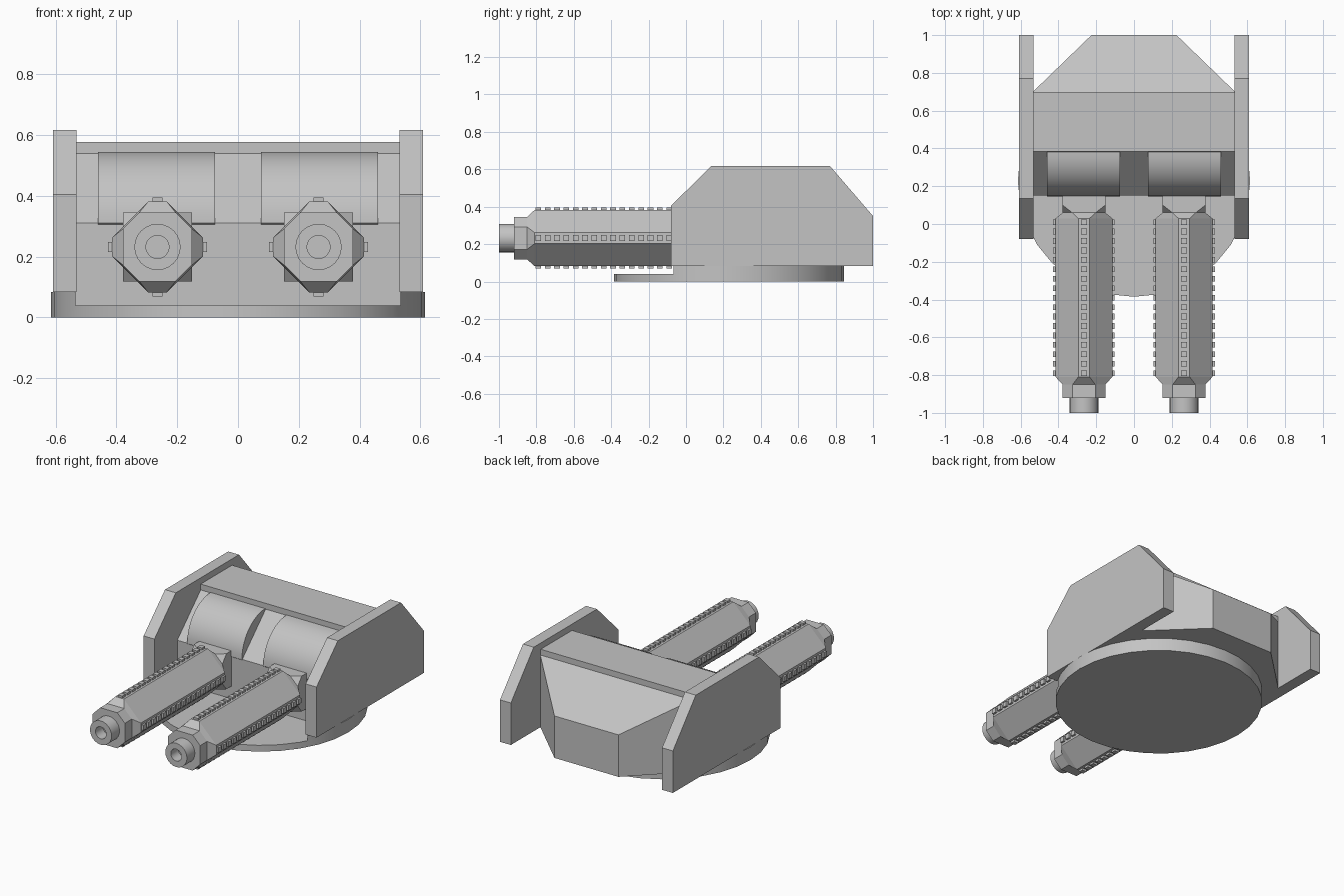
import bpy, bmesh
from math import sin, cos, pi, radians

if "Cube" in bpy.data.objects:
    bpy.data.objects.remove(bpy.data.objects["Cube"])

GREY = (0.55, 0.55, 0.55, 1)
metal = bpy.data.materials.new("plain grey metal")
metal.use_nodes = True
metal.diffuse_color = GREY
metal.node_tree.nodes["Principled BSDF"].inputs["Base Color"].default_value = GREY


def finish(name, bm, smooth=None):
    bmesh.ops.recalc_face_normals(bm, faces=bm.faces)
    mesh = bpy.data.meshes.new(name)
    bm.to_mesh(mesh)
    bm.free()
    mesh.materials.append(metal)
    obj = bpy.data.objects.new(name, mesh)
    bpy.context.collection.objects.link(obj)
    bpy.ops.object.select_all(action='DESELECT')
    obj.select_set(True)
    bpy.context.view_layer.objects.active = obj
    if smooth:
        bpy.ops.object.shade_smooth_by_angle(angle=radians(smooth))
    return obj


def loft(bm, rings):
    """Skin a list of equal-length rings and cap both ends."""
    rows = [[bm.verts.new(p) for p in ring] for ring in rings]
    count = len(rows[0])
    for a, b in zip(rows, rows[1:]):
        for i in range(count):
            j = (i + 1) % count
            bm.faces.new((a[i], a[j], b[j], b[i]))
    bm.faces.new(rows[0])
    bm.faces.new(rows[-1])


def side_prism(name, profile, x0, x1, smooth=None):
    """Extrude a (y, z) profile along x."""
    bm = bmesh.new()
    loft(bm, [[(x, y, z) for y, z in profile] for x in (x0, x1)])
    return finish(name, bm, smooth)


def add_box(bm, lo, hi):
    corners = [(0, 0), (1, 0), (1, 1), (0, 1)]
    loft(bm, [[((lo[0], hi[0])[i], (lo[1], hi[1])[j], z) for i, j in corners]
              for z in (lo[2], hi[2])])


def circle_xy(r, y0, z, n=32):
    return [(r * sin(2 * pi * i / n), y0 - r * cos(2 * pi * i / n), z) for i in range(n)]


HALF = 0.535       # half width between the side plates
FRONT = 0.15       # front of the housing
BEND = 0.31        # height of the fold in the housing front
ROOF_Y = 0.385     # front edge of the roof

# Turntable disc, with its top lowered between the plates
bm = bmesh.new()
loft(bm, [circle_xy(0.615, 0.23, z) for z in (0, 0.083)])
disc = finish("turntable_disc", bm)
bm = bmesh.new()
add_box(bm, (-HALF, -1, 0.04), (HALF, 0.2, 0.3))
cutter = finish("floor_cutter", bm)
cutter.hide_render = True
cut = disc.modifiers.new("lowered floor", 'BOOLEAN')
cut.operation = 'DIFFERENCE'
cut.object = cutter
bpy.ops.object.select_all(action='DESELECT')
disc.select_set(True)
bpy.context.view_layer.objects.active = disc
bpy.ops.object.modifier_apply(modifier=cut.name)
bpy.data.objects.remove(cutter)
bpy.ops.object.shade_smooth_by_angle(angle=radians(20))

# Housing between the plates, and the roof slab on it
side_prism("housing", [(FRONT, 0.04), (FRONT, BEND), (ROOF_Y, 0.54), (0.7, 0.54),
                       (0.7, 0.083), (0.45, 0.083), (0.45, 0.04)], -HALF, HALF)
side_prism("roof_slab", [(ROOF_Y, 0.535), (ROOF_Y, 0.577), (0.7, 0.577), (0.7, 0.535)],
           -HALF, HALF)

# Tapered rear of the housing
bm = bmesh.new()
for s in (-1, 1):
    for x, y, top in ((HALF, 0.7, 0.54), (0.225, 1.0, 0.35)):
        for z in (0.083, top):
            bm.verts.new((s * x, y, z))
bmesh.ops.convex_hull(bm, input=bm.verts)
bmesh.ops.dissolve_limit(bm, angle_limit=0.01, verts=bm.verts, edges=bm.edges)
finish("housing_rear", bm)

# Side plates and curved gun shields
plate = [(-0.08, 0.083), (-0.08, 0.405), (0.135, 0.617),
         (0.77, 0.617), (1.0, 0.35), (1.0, 0.083)]
R = ROOF_Y - FRONT
arc = [(ROOF_Y - R * cos(i * pi / 24), BEND + R * sin(i * pi / 24)) for i in range(13)]
shield = [(ROOF_Y, BEND), (FRONT + 0.05, BEND - 0.05)] + [(y - 0.004, z) for y, z in arc]

# Barrel outline: (y, distance of the flats, half width of the flats)
SECTIONS = [(0.25, 0.113, 0.113), (0.1, 0.113, 0.113), (0.06, 0.113, 0.062),
            (0.03, 0.15, 0.03), (-0.81, 0.15, 0.03), (-0.85, 0.113, 0.06),
            (-0.92, 0.113, 0.06)]
AXIS_Z = 0.232


def octagon(cx, y, a, h):
    pts = [(h, a), (a, h), (a, -h), (h, -a), (-h, -a), (-a, -h), (-a, h), (-h, a)]
    return [(cx + u, y, AXIS_Z + v) for u, v in pts]


def circle_xz(cx, y, r, n=24):
    return [(cx + r * cos(2 * pi * i / n), y, AXIS_Z + r * sin(2 * pi * i / n))
            for i in range(n)]


for side, s in (("left", 1), ("right", -1)):
    side_prism(side + "_side_plate", plate, s * 0.532, s * 0.608)
    side_prism(side + "_gun_shield", shield, s * 0.075, s * 0.46, 30)
    cx = s * 0.265

    # Barrel jacket
    bm = bmesh.new()
    loft(bm, [octagon(cx, *sec) for sec in SECTIONS])
    bmesh.ops.remove_doubles(bm, verts=bm.verts, dist=0.0001)
    finish(side + "_barrel_jacket", bm)

    # Rows of teeth along the four narrow flats
    bm = bmesh.new()
    for k in range(17):
        y = -0.79 + 0.05 * k
        for u, v in ((1, 0), (-1, 0), (0, 1), (0, -1)):
            mx, mz = cx + u * 0.152, AXIS_Z + v * 0.152
            wx, wz = (0.011, 0.016) if u else (0.016, 0.011)
            add_box(bm, (mx - wx, y - 0.015, mz - wz), (mx + wx, y + 0.015, mz + wz))
    finish(side + "_barrel_teeth", bm)

    # Hollow muzzle
    bm = bmesh.new()
    loft(bm, [circle_xz(cx, y, r) for y, r in
              ((-0.91, 0.076), (-1, 0.076), (-1, 0.038), (-0.925, 0.038))])
    finish(side + "_muzzle", bm, 30)
